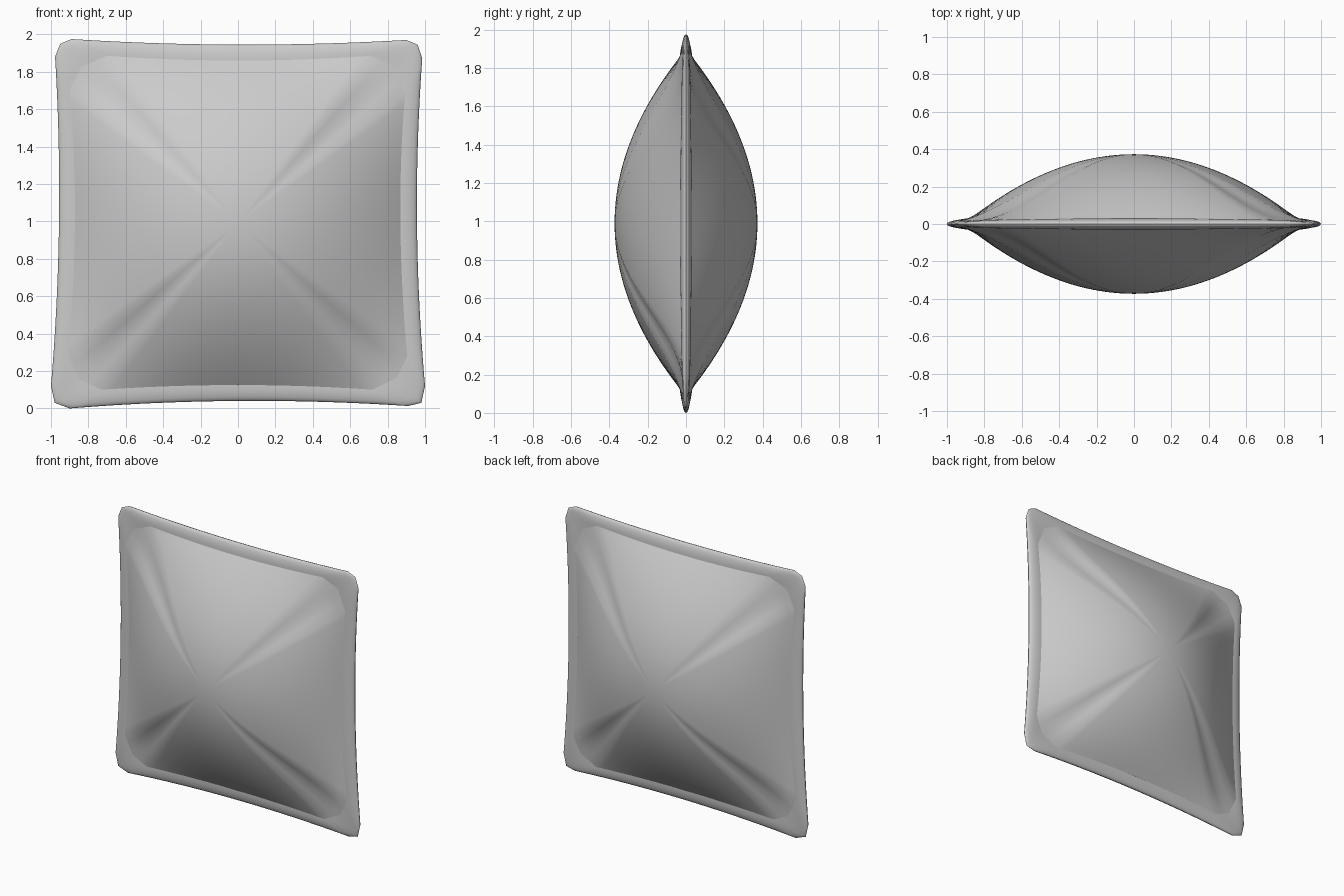
import bpy, bmesh, math

if "Cube" in bpy.data.objects:
    bpy.data.objects.remove(bpy.data.objects["Cube"])

# Outlines (x, z): each side is three points (start, middle, end), then one corner point
OUTER = [(-.89, 1.975), (0, 1.945), (.90, 1.97), (.96, 1.945), (.985, 1.87), (.957, 1), (1, .12), (.98, .03),
         (.91, .013), (0, .04), (-.90, 0), (-.98, .03), (-1, .12), (-.957, 1), (-.978, 1.88), (-.95, 1.95)]
SEAM = [(-.70, 1.885), (0, 1.86), (.71, 1.885), (.83, 1.83), (.893, 1.68), (.868, 1), (.905, .28), (.85, .165),
        (.72, .10), (0, .125), (-.73, .10), (-.85, .155), (-.91, .29), (-.872, 1), (-.90, 1.70), (-.84, 1.825)]
STEPS = 24


def sample(pts):
    """Curved sides joined by faceted corners."""
    out = []
    for k in range(0, 16, 4):
        a, b, c, d = pts[k:k + 4]
        e = pts[(k + 4) % 16]
        for i in range(STEPS + 1):
            t = i / STEPS
            w = ((1 - t) * (1 - 2 * t), 4 * t * (1 - t), t * (2 * t - 1))
            out.append(tuple(w[0] * a[j] + w[1] * b[j] + w[2] * c[j] for j in (0, 1)))
        out.append(tuple((c[j] + d[j]) / 2 for j in (0, 1)))
        out.append(d)
        out.append(tuple((d[j] + e[j]) / 2 for j in (0, 1)))
    return out


def square_coords(p):
    u, v = p[0] / .885, (p[1] - .99) / .87
    m = max(abs(u), abs(v))
    return u / m, v / m


outer, seam = sample(OUTER), sample(SEAM)
N = len(seam)
sq = [square_coords(p) for p in seam]


def edge_half(i):
    """Half thickness of the border: thicker at the middle of each side."""
    return .018 + .013 * (1 - (sq[i][0] * sq[i][1]) ** 2)


def make(name, rings, pole_ends=False):
    bm = bmesh.new()
    loops = [[bm.verts.new(p) for p in r] for r in rings]
    for r0, r1 in zip(loops, loops[1:]):
        for i in range(N):
            j = (i + 1) % N
            bm.faces.new((r0[i], r0[j], r1[j], r1[i]))
    if pole_ends:
        bm.faces.new(loops[0])
        bm.faces.new(loops[-1])
    bmesh.ops.recalc_face_normals(bm, faces=bm.faces)
    me = bpy.data.meshes.new(name)
    bm.to_mesh(me)
    bm.free()
    ob = bpy.data.objects.new(name, me)
    bpy.context.collection.objects.link(ob)
    bpy.ops.object.select_all(action='DESELECT')
    ob.select_set(True)
    bpy.context.view_layer.objects.active = ob
    bpy.ops.object.shade_smooth_by_angle(angle=math.radians(30))


# Stuffed body: two domes meeting the border at the seam
def dome_ring(s, side):
    ring = []
    for i, (x, z) in enumerate(seam):
        u, v = sq[i]
        h = (1 - (s * u) ** 2) * (1 - (s * v) ** 2)
        base = .03 + (edge_half(i) - .03) * s ** 4
        ring.append((x * s, side * (base + .343 * h), .99 + (z - .99) * s))
    return ring


scales = [.01] + [k / 24 for k in range(1, 25)]
front = [dome_ring(s, -1) for s in scales]
back = [dome_ring(s, 1) for s in reversed(scales)]
make("cushion_body", front + back, True)

# Flat sewn border with a rounded rim
profile = [(0, 1), (.25, .97), (.5, .86), (.75, .66), (.9, .45), (.97, .25)]


def border_ring(t, f):
    return [(a[0] + (b[0] - a[0]) * t, f * edge_half(i), a[1] + (b[1] - a[1]) * t)
            for i, (a, b) in enumerate(zip(seam, outer))]


rings = [border_ring(t, -f) for t, f in profile] + [border_ring(1, 0)]
rings += [border_ring(t, f) for t, f in reversed(profile)]
make("border_flange", rings)
